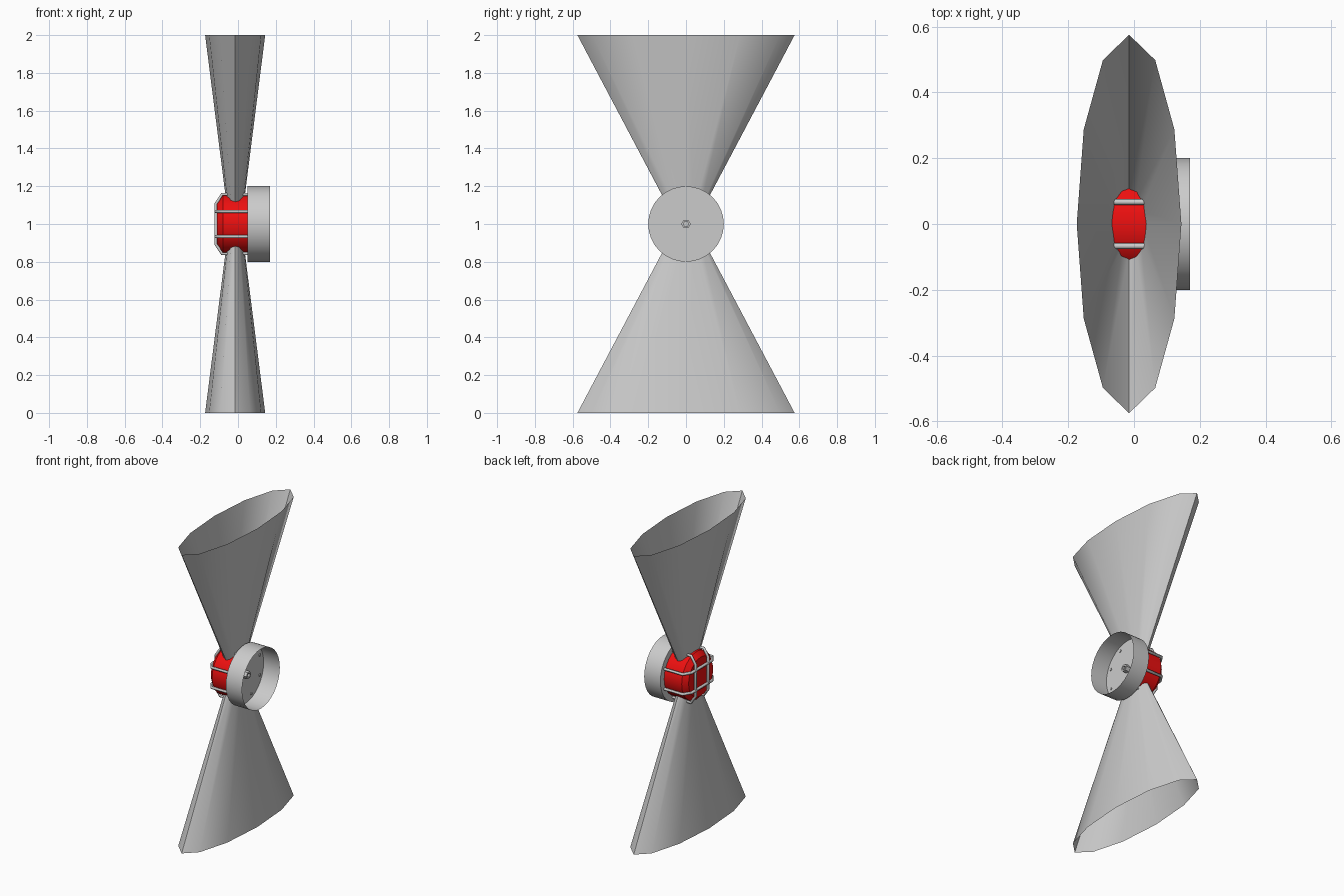
import bpy, bmesh, math

if "Cube" in bpy.data.objects:
    bpy.data.objects.remove(bpy.data.objects["Cube"])

red = bpy.data.materials.new("lens_red")
red.diffuse_color = (0.85, 0.005, 0.005, 1)
red.use_nodes = True
red.node_tree.nodes["Principled BSDF"].inputs["Base Color"].default_value = red.diffuse_color


def loft(name, rings, cap_start=False, cap_end=False, mat=None):
    """Skin a list of equal-length point rings."""
    bm = bmesh.new()
    vr = [[bm.verts.new(p) for p in r] for r in rings]
    n = len(rings[0])
    for a, b in zip(vr, vr[1:]):
        for i in range(n):
            j = (i + 1) % n
            bm.faces.new((a[i], a[j], b[j], b[i]))
    if cap_start:
        bm.faces.new(vr[0][::-1])
    if cap_end:
        bm.faces.new(vr[-1])
    bmesh.ops.recalc_face_normals(bm, faces=bm.faces)
    me = bpy.data.meshes.new(name)
    bm.to_mesh(me)
    bm.free()
    ob = bpy.data.objects.new(name, me)
    bpy.context.collection.objects.link(ob)
    if mat:
        me.materials.append(mat)
    bpy.ops.object.select_all(action='DESELECT')
    ob.select_set(True)
    bpy.context.view_layer.objects.active = ob
    bpy.ops.object.shade_smooth_by_angle(angle=math.radians(35))
    return ob


def ring_x(x, r, n):
    """Circle around the lamp axis (x axis at z = 1)."""
    return [(x, r * math.cos(2 * math.pi * i / n), 1 + r * math.sin(2 * math.pi * i / n))
            for i in range(n)]


def ring_z(z, rx, ry, n=12):
    """Ellipse around the beam axis, with a vertex on each y end."""
    return [(-0.015 + rx * math.sin(2 * math.pi * i / n), ry * math.cos(2 * math.pi * i / n), z)
            for i in range(n)]


# Mounting cup, open towards +x
loft("mounting_cup", [ring_x(0.05, 0.2, 32), ring_x(0.17, 0.2, 32)], cap_start=True)

# Small hollow cable fitting inside the cup
loft("cable_fitting", [ring_x(x, r, 6) for x, r in
                       ((0.05, 0.025), (0.08, 0.025), (0.08, 0.014), (0.05, 0.014))])

# Red lens with chamfered end
loft("lens", [ring_x(0.05, 0.16, 24), ring_x(-0.08, 0.16, 24), ring_x(-0.11, 0.13, 24)],
     cap_end=True, mat=red)

# Two flared light beams, up and down
for name, s in (("beam_upper", 1), ("beam_lower", -1)):
    loft(name, [ring_z(1 + s * 0.07, 0.041, 0.083), ring_z(1 + s, 0.159, 0.575)])

# Wire guard: two upright and two level U-shaped wires
half = [(0.055, 0.157), (-0.085, 0.157), (-0.117, 0.107)]
path = half + [(x, -h) for x, h in reversed(half)]
for kind in ("upright", "level"):
    for off in (-0.067, 0.067):
        name = f"guard_wire_{kind}_{'a' if off < 0 else 'b'}"
        cu = bpy.data.curves.new(name, 'CURVE')
        cu.dimensions = '3D'
        cu.bevel_depth = 0.009
        cu.bevel_resolution = 1
        cu.use_fill_caps = True
        sp = cu.splines.new('POLY')
        sp.points.add(len(path) - 1)
        for p, (x, h) in zip(sp.points, path):
            p.co = (x, off, 1 + h, 1) if kind == "upright" else (x, h, 1 + off, 1)
        bpy.context.collection.objects.link(bpy.data.objects.new(name, cu))
